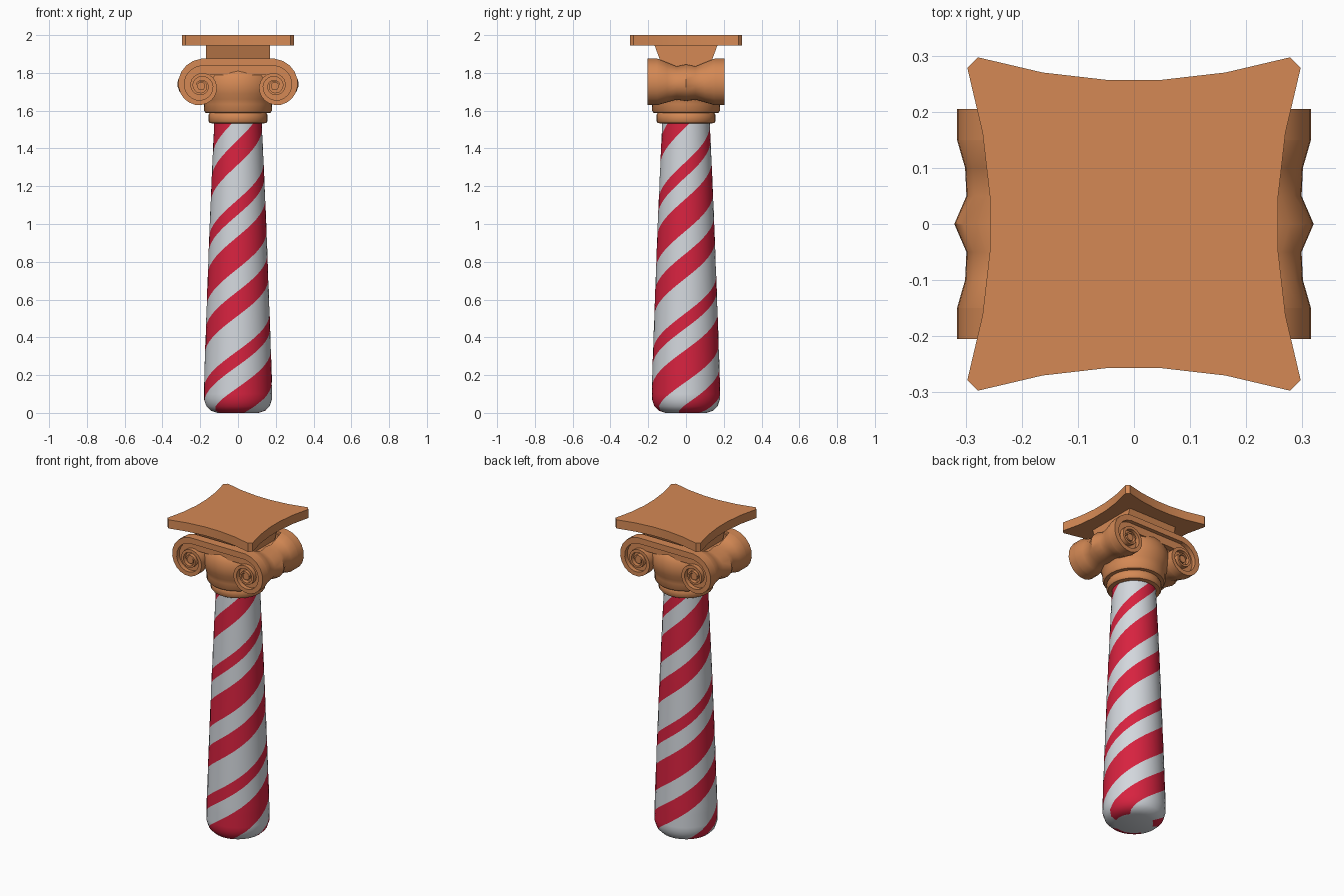
import bpy, bmesh, math
from math import sin, cos, pi, exp, radians

if "Cube" in bpy.data.objects:
    bpy.data.objects.remove(bpy.data.objects["Cube"])


def material(name, r, g, b):
    m = bpy.data.materials.new(name)
    m.diffuse_color = (r, g, b, 1)
    m.use_nodes = True
    m.node_tree.nodes["Principled BSDF"].inputs["Base Color"].default_value = m.diffuse_color
    return m


STONE = material("terracotta", 0.66, 0.25, 0.09)
WHITE = material("white", 0.65, 0.68, 0.72)
RED = material("red", 0.68, 0.016, 0.05)


def build(name, verts, faces, mats=(STONE,), idx=None, smooth=None, mirror=None):
    me = bpy.data.meshes.new(name)
    me.from_pydata(verts, [], faces)
    for m in mats:
        me.materials.append(m)
    if idx:
        for p, i in zip(me.polygons, idx):
            p.material_index = i
    bm = bmesh.new()
    bm.from_mesh(me)
    bmesh.ops.recalc_face_normals(bm, faces=bm.faces)
    bm.to_mesh(me)
    bm.free()
    ob = bpy.data.objects.new(name, me)
    bpy.context.collection.objects.link(ob)
    if mirror:
        mod = ob.modifiers.new("mirror", 'MIRROR')
        mod.use_axis = mirror
    if smooth:
        bpy.ops.object.select_all(action='DESELECT')
        ob.select_set(True)
        bpy.context.view_layer.objects.active = ob
        bpy.ops.object.shade_smooth_by_angle(angle=radians(smooth))
    return ob


def loft(name, rings, closed=True, **kw):
    """Skin a list of equal-length closed rings and cap both ends."""
    n = len(rings[0])
    verts = [v for r in rings for v in r]
    faces = [(i * n + j, i * n + (j + 1) % n, (i + 1) * n + (j + 1) % n, (i + 1) * n + j)
             for i in range(len(rings) - 1) for j in range(n)]
    faces += [tuple(range(n)), tuple(range((len(rings) - 1) * n, len(rings) * n))]
    return build(name, verts, faces, **kw)


def box(name, x, y0, y1, z0, z1, mirror=None):
    return loft(name, [[(-x, y0, z), (x, y0, z), (x, y1, z), (-x, y1, z)] for z in (z0, z1)],
                mirror=mirror)


# Shaft: lathe whose columns twist along the candy stripes
PITCH = 0.8
edges = [-0.035, 0.135, 0.25, 0.33, 0.515, 0.645, 0.765]   # alternate red, white
cols, col_mat = [], []
for k in range(6):
    steps = max(2, round((edges[k + 1] - edges[k]) / 0.03))
    for s in range(steps):
        cols.append(edges[k] + (edges[k + 1] - edges[k]) * s / steps)
        col_mat.append(1 if k % 2 == 0 else 0)
profile = [(0.0, 0.11), (0.012, 0.145), (0.035, 0.168), (0.075, 0.181), (0.2, 0.179),
           (0.6, 0.165), (1.0, 0.150), (1.3, 0.137), (1.54, 0.126)]
rows = []
for (z0, r0), (z1, r1) in zip(profile, profile[1:]):
    steps = max(1, round((z1 - z0) / 0.025))
    rows += [(z0 + (z1 - z0) * s / steps, r0 + (r1 - r0) * s / steps) for s in range(steps)]
rows.append(profile[-1])
rings = []
for z, r in rows:
    angles = [(z - c) / PITCH * 2 * pi for c in cols]
    rings.append([(r * sin(a), -r * cos(a), z) for a in angles])
loft("striped_shaft", rings, mats=(WHITE, RED), idx=col_mat * (len(rows) - 1) + [0, 0], smooth=40)

# Collar rings and rounded cushion of the capital
cushion = [(1.53, 0.12), (1.535, 0.150), (1.545, 0.157), (1.575, 0.157), (1.588, 0.150),
           (1.589, 0.172), (1.60, 0.180), (1.635, 0.181), (1.66, 0.187), (1.69, 0.199),
           (1.73, 0.204), (1.77, 0.199), (1.81, 0.18), (1.83, 0.15)]
loft("capital_cushion", [[(r * sin(2 * pi * j / 28), r * cos(2 * pi * j / 28), z)
                          for j in range(28)] for z, r in cushion], smooth=35)

# Side bolsters: scroll outline lofted from front to back with a pinched waist
EX, EZ, R0, K = 0.195, 1.73, 0.145, 0.118


def scroll_radius(t):
    return R0 * exp(-K * t)


stations = [(0.178, 0.96, 0.97), (0.15, 1.0, 1.0), (0.10, 0.88, 0.86), (0.05, 0.86, 0.72),
            (0, 1.04, 0.79)]
stations += [(-y, sx, sz) for y, sx, sz in reversed(stations[:-1])]
rings = []
for y, sx, sz in stations:
    ring = []
    for j in range(21):
        t = 2 * pi * j / 20
        r = scroll_radius(t)
        ring.append((EX + r * sin(t) * sx, y, EZ + r * cos(t) * sz))
    rings.append(ring)
loft("scroll_bolster", rings, smooth=40, mirror=(True, False, False))

# Raised spiral ridges on front and back faces
rings = []
for j in range(45):
    t = 4.4 * pi * j / 44
    r = scroll_radius(t)
    rings.append([(EX + q * sin(t), -y, EZ + q * cos(t))
                  for q, y in ((r, 0.205), (r * 0.74, 0.205), (r * 0.74, 0.15), (r, 0.15))])
loft("spiral_scroll", rings, smooth=40, mirror=(True, True, False))

# Scroll eyes
loft("scroll_eye", [[(EX + 0.022 * sin(pi * j / 5), y, EZ + 0.022 * cos(pi * j / 5))
                     for j in range(10)] for y in (-0.2, -0.15)],
     smooth=40, mirror=(True, True, False))

# Band joining the scrolls, with recessed panel and core behind
box("scroll_band", EX, -0.205, -0.15, 1.838, 1.875, mirror=(False, True, False))
box("recessed_panel", EX, -0.18, -0.14, 1.79, 1.86, mirror=(False, True, False))
box("capital_core", EX, -0.145, 0.145, 1.72, 1.832)

# Neck block, tapering downward front to back
loft("neck_block", [[(-0.17, -y, z), (0.17, -y, z), (0.17, y, z), (-0.17, y, z)]
                    for y, z in ((0.122, 1.825), (0.168, 1.95))])

# Top slab with concave sides and clipped corners
side = [(-0.278, -0.297), (-0.163, -0.270), (-0.05, -0.257),
        (0.05, -0.257), (0.163, -0.270), (0.278, -0.297)]
outline = []
for q in range(4):
    c, s = round(cos(q * pi / 2)), round(sin(q * pi / 2))
    outline += [(x * c - y * s, x * s + y * c) for x, y in side]
loft("top_slab", [[(x, y, z) for x, y in outline] for z in (1.945, 2.0)], smooth=30)
